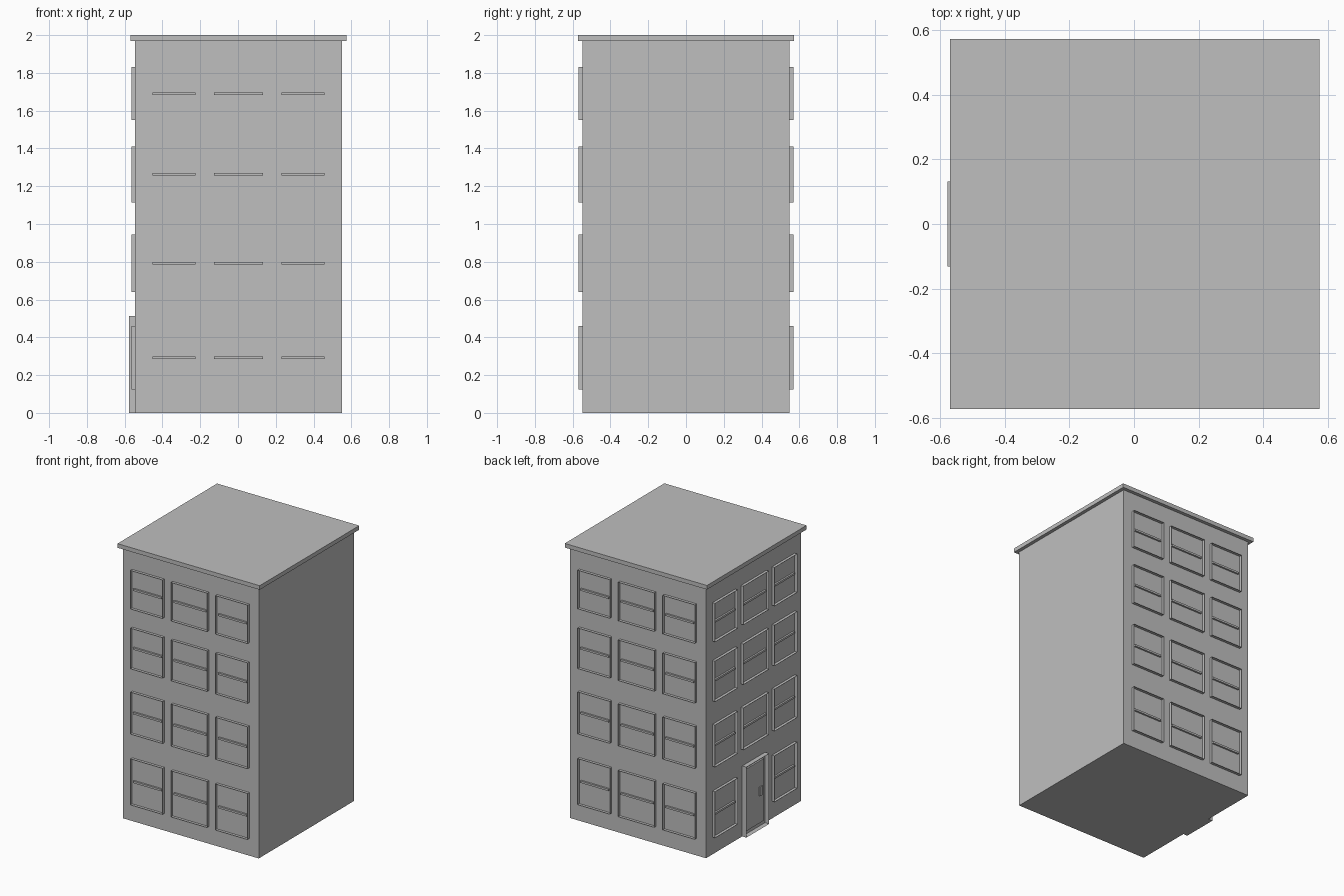
import bpy, bmesh
from math import pi
from mathutils import Matrix, Vector

cube = bpy.data.objects.get("Cube")
if cube:
    bpy.data.objects.remove(cube)

grey = bpy.data.materials.new("plain grey")
grey.use_nodes = True
grey.diffuse_color = (0.52, 0.52, 0.52, 1)
grey.node_tree.nodes["Principled BSDF"].inputs["Base Color"].default_value = (0.52, 0.52, 0.52, 1)

CENTRE = 0.003   # the doorway shifts the building slightly off centre
HALF = 0.547     # half width of the square body


def finish(name, bm, angle=0):
    """Turn a mesh built on the front wall to its own wall."""
    bmesh.ops.recalc_face_normals(bm, faces=bm.faces)
    bm.transform(Matrix.Translation((CENTRE, 0, 0)) @ Matrix.Rotation(angle, 4, "Z"))
    mesh = bpy.data.meshes.new(name)
    bm.to_mesh(mesh)
    bm.free()
    mesh.materials.append(grey)
    obj = bpy.data.objects.new(name, mesh)
    bpy.context.collection.objects.link(obj)
    return obj


def add_box(bm, x0, x1, y0, y1, z0, z1):
    size = Matrix.Diagonal((x1 - x0, y1 - y0, z1 - z0, 1))
    middle = Matrix.Translation(((x0 + x1) / 2, (y0 + y1) / 2, (z0 + z1) / 2))
    bmesh.ops.create_cube(bm, size=1, matrix=middle @ size)


def add_frame(bm, x0, x1, z0, z1, border, depth):
    """Rectangular ring standing out from the front wall."""
    corners = ((x0, z0), (x1, z0), (x1, z1), (x0, z1))
    face = bm.faces.new([bm.verts.new((x, -HALF, z)) for x, z in corners])
    ring = bmesh.ops.inset_individual(bm, faces=[face], thickness=border)["faces"]
    bmesh.ops.delete(bm, geom=[face], context="FACES_ONLY")
    out = bmesh.ops.extrude_face_region(bm, geom=ring, use_keep_orig=True)["geom"]
    verts = [g for g in out if isinstance(g, bmesh.types.BMVert)]
    bmesh.ops.translate(bm, verts=verts, vec=Vector((0, -depth, 0)))


# Body and roof slab
bm = bmesh.new()
add_box(bm, -HALF, HALF, -HALF, HALF, 0, 1.97)
finish("building_body", bm)
bm = bmesh.new()
add_box(bm, -0.572, 0.572, -0.572, 0.572, 1.97, 2)
finish("roof_slab", bm)

# Windows on three walls, with the entrance replacing one of them
walls = {"front": 0, "right": -pi / 2, "back": pi}
rows = ((0.125, 0.46), (0.64, 0.945), (1.115, 1.41), (1.55, 1.83))
columns = ((-0.342, 0.13), (0, 0.146), (0.342, 0.13))
for wall, angle in walls.items():
    for floor, (low, high) in enumerate(rows):
        for col, (mid, half) in enumerate(columns):
            if wall == "right" and floor == 0 and col == 1:
                continue
            bm = bmesh.new()
            add_frame(bm, mid - half, mid + half, low, high, 0.016, 0.021)
            rail = (low + high) / 2
            add_box(bm, mid - half + 0.016, mid + half - 0.016,
                    -HALF - 0.013, -HALF, rail - 0.007, rail + 0.007)
            finish(f"{wall}_window_{floor + 1}_{col + 1}", bm, angle)

# Entrance: surround, door leaf and handle plate
bm = bmesh.new()
add_frame(bm, -0.131, 0.131, 0, 0.512, 0.03, 0.034)
finish("door_surround", bm, -pi / 2)
bm = bmesh.new()
add_box(bm, -0.101, 0.101, -HALF - 0.012, -HALF, 0.03, 0.482)
finish("door_leaf", bm, -pi / 2)
bm = bmesh.new()
add_box(bm, 0.045, 0.075, -HALF - 0.021, -HALF - 0.012, 0.23, 0.295)
finish("door_handle", bm, -pi / 2)
